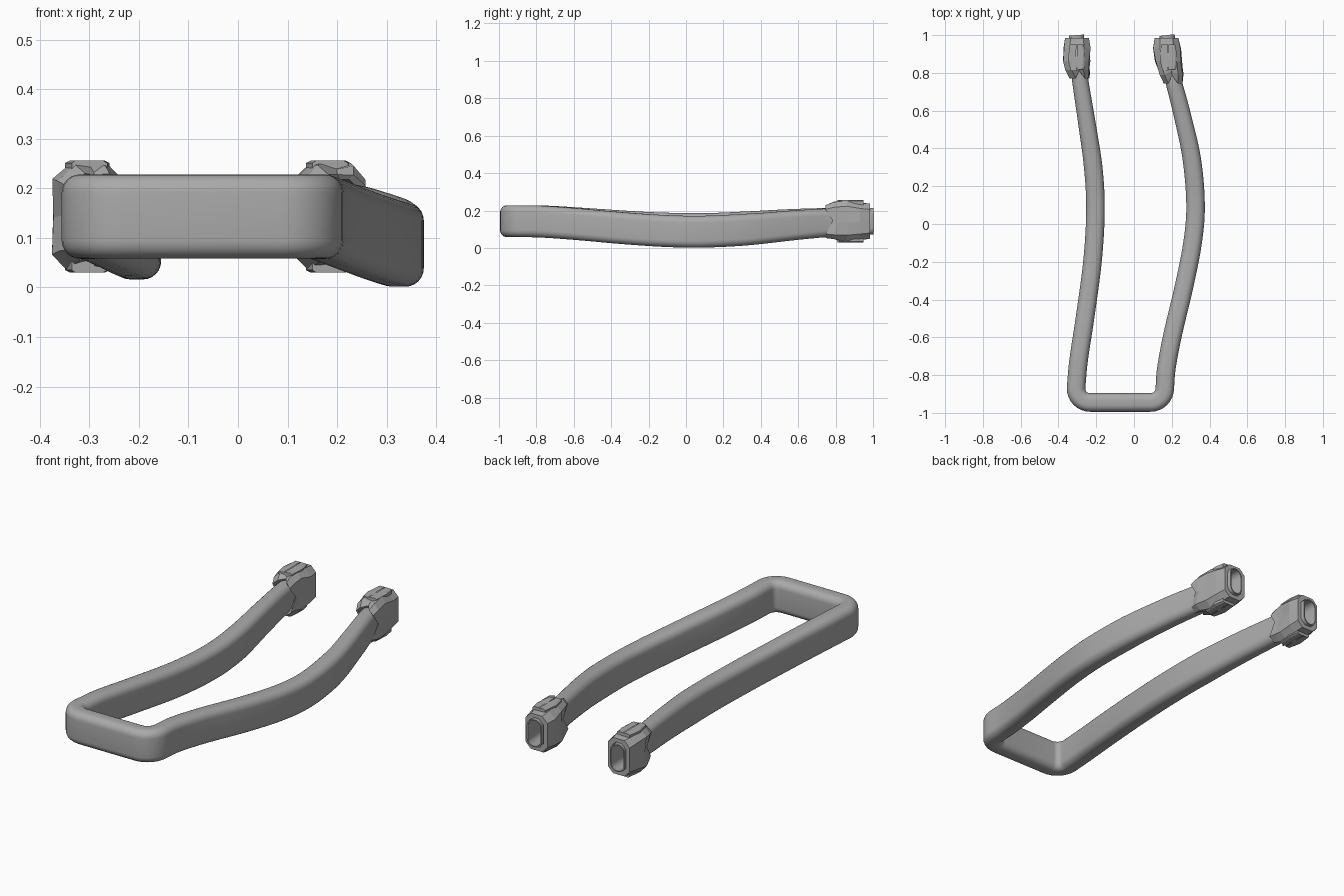
import bpy, bmesh, math, random
from mathutils import Vector

cube = bpy.data.objects.get("Cube")
if cube:
    bpy.data.objects.remove(cube)
random.seed(4)

grey = bpy.data.materials.new("plain_grey")
grey.use_nodes = True
colour = (0.4, 0.4, 0.4, 1)
grey.diffuse_color = colour
grey.node_tree.nodes["Principled BSDF"].inputs["Base Color"].default_value = colour


def loft(name, rings, close_length=False, smooth=True):
    """Skin a list of closed rings into one object."""
    bm = bmesh.new()
    loops = [[bm.verts.new(p) for p in ring] for ring in rings]
    n = len(loops[0])
    pairs = list(zip(loops, loops[1:]))
    if close_length:
        pairs.append((loops[-1], loops[0]))
    for a, b in pairs:
        for i in range(n):
            j = (i + 1) % n
            bm.faces.new((a[i], a[j], b[j], b[i]))
    bmesh.ops.recalc_face_normals(bm, faces=bm.faces)
    mesh = bpy.data.meshes.new(name)
    bm.to_mesh(mesh)
    bm.free()
    mesh.materials.append(grey)
    obj = bpy.data.objects.new(name, mesh)
    bpy.context.collection.objects.link(obj)
    if smooth:
        bpy.ops.object.select_all(action='DESELECT')
        obj.select_set(True)
        bpy.context.view_layer.objects.active = obj
        bpy.ops.object.shade_smooth_by_angle(angle=math.radians(40))
    return obj


def spline(points, steps=6):
    """Smooth path through the points."""
    p = [Vector(q) for q in points]
    p = [2 * p[0] - p[1]] + p + [2 * p[-1] - p[-2]]
    out = []
    for a, b, c, d in zip(p, p[1:], p[2:], p[3:]):
        for k in range(steps):
            t = k / steps
            out.append(0.5 * (2 * b + (c - a) * t + (2 * a - 5 * b + 4 * c - d) * t * t
                              + (3 * b - a - 3 * c + d) * t ** 3))
    return out + [p[-2]]


def rounded_rect(w, h, r, steps=6):
    pts = []
    for q, (sx, sz) in enumerate([(1, 1), (-1, 1), (-1, -1), (1, -1)]):
        for k in range(steps + 1):
            a = (q + k / steps) * math.pi / 2
            pts.append((sx * (w / 2 - r) + r * math.cos(a), sz * (h / 2 - r) + r * math.sin(a)))
    return pts


# Tube path: right leg, two rounded corners, left leg
right_leg = spline([(-.305, 1, .143), (-.29, .8, .139), (-.252, .55, .127), (-.216, .3, .109),
                    (-.204, .07, .101), (-.22, -.2, .107), (-.26, -.5, .126),
                    (-.293, -.72, .14), (-.307, -.87, .143)])
left_leg = spline([(.163, -.87, .143), (.172, -.76, .14), (.206, -.58, .127), (.265, -.33, .105),
                   (.31, -.1, .09), (.326, .1, .087), (.305, .35, .1), (.25, .6, .123),
                   (.2, .8, .137), (.175, 1, .143)])
R = .075
corners = []
for cx, start in ((-.307 + R, math.pi), (.163 - R, 1.5 * math.pi)):
    for k in range(1 if start == math.pi else 0, 9 if start == math.pi else 8):
        a = start + k / 8 * math.pi / 2
        corners.append(Vector((cx + R * math.cos(a), -.87 + R * math.sin(a), .143)))
path = right_leg + corners + left_leg

# Sweep an upright rounded section, narrowing towards the open ends
outer, inner = [], []
for i, p in enumerate(path):
    d = path[min(i + 1, len(path) - 1)] - path[max(i - 1, 0)]
    side = Vector((d.y, -d.x, 0)).normalized()
    t = min(max((p.y - .3) / .7, 0), 1)
    w, h = .098 - .018 * t, .17 - .027 * t
    for rings, wall in ((outer, 0), (inner, .012)):
        rings.append([p + side * u + Vector((0, 0, v))
                      for u, v in rounded_rect(w - wall, h - wall, .037 - wall / 2)])
loft("bent_tube", outer + inner[::-1], close_length=True)


def bracket(name, x, front_x, front_y, lean):
    """Faceted clamp with a notched front edge around a tube end."""
    zc = .143

    def ring(cx, y, w, h, cut, flare=0.0, jitter=0.0):
        a, b = w / 2, h / 2
        corner = [(a, b - cut), (a - cut, b), (0, b)]
        pts = corner + [(-u, v) for u, v in corner[1::-1]]
        pts += [(-a, 0)] + [(-u, -v) for u, v in corner]
        pts += [(u, -v) for u, v in corner[1::-1]] + [(a, 0)]
        out = []
        for u, v in pts:
            # points near the corners reach forward, side and top middles sit back
            reach = flare * (1 if abs(v) > b * .5 and u else 0)
            out.append(Vector((cx + u + random.uniform(-jitter, jitter), y - reach,
                               zc + v + random.uniform(-jitter, jitter))))
        return out

    rings = [
        ring(x, .985, .126, .186, .03),
        ring(x + lean * .3, .93, .142, .2, .032, 0, .003),
        ring(x + lean, .87, .14, .218, .03, .01, .005),
        ring((x + front_x) / 2 + lean, front_y + .06, .122, .2, .026, .02, .006),
        ring(front_x, front_y + .035, .1, .176, .024, .04, .005),
        ring(front_x, front_y + .045, .09, .15, .026, .035),
        ring(x, .985, .084, .147, .026),
    ]
    loft(name, rings, close_length=True, smooth=False)

    # Raised pads on the top and bottom of the clamp
    for label, s in (("top", 1), ("bottom", -1)):
        pad = [[Vector((x + lean + sx * w / 2, y, zc + s * z)) for sx, y in
                ((-.8, .95), (.8, .95), (1, .9), (.9, .82), (-.7, .81), (-1, .87))]
               for w, z in ((.09, .08), (.09, .108), (.07, .113), (.004, .113))]
        loft(name + "_" + label + "_pad", pad, smooth=False)


bracket("right_bracket", -.302, -.288, .775, -.002)
bracket("left_bracket", .172, .205, .75, .01)
